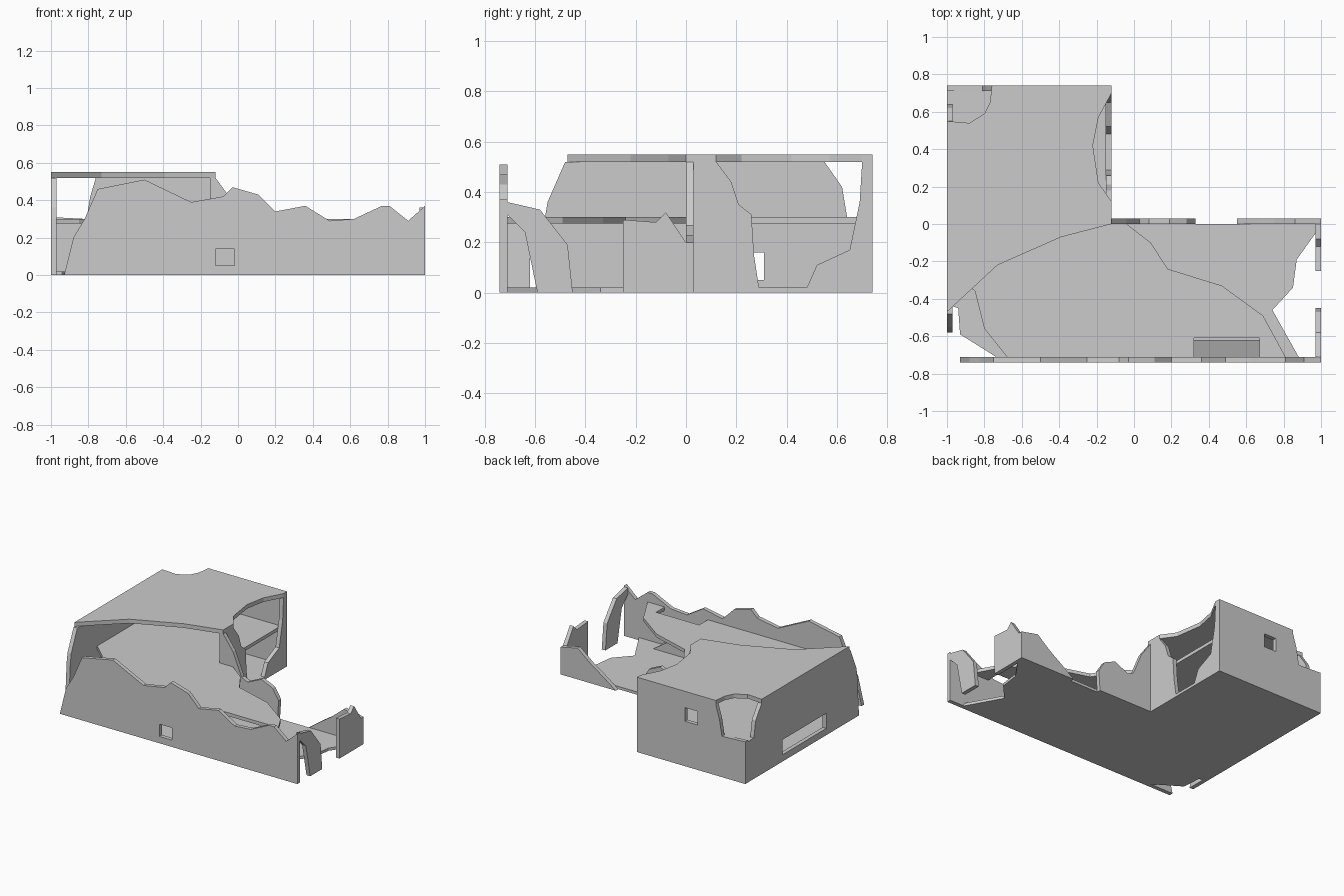
import bpy, bmesh
from mathutils import Vector
from mathutils.geometry import tessellate_polygon

T = 0.03  # wall and slab thickness


def rect(a0, b0, a1, b1):
    return [(a0, b0), (a1, b0), (a1, b1), (a0, b1)]


def panel(name, axis, lo, hi, outline, holes=()):
    """Flat slab: an outline (with holes) extruded along one axis."""
    def place(p, d):
        a, b = p
        return {'x': (d, a, b), 'y': (a, d, b), 'z': (a, b, d)}[axis]

    loops = [outline, *holes]
    flat = [p for loop in loops for p in loop]
    tris = tessellate_polygon([[Vector((a, b, 0)) for a, b in l] for l in loops])
    bm = bmesh.new()
    near = [bm.verts.new(place(p, lo)) for p in flat]
    far = [bm.verts.new(place(p, hi)) for p in flat]
    for t in tris:
        bm.faces.new([near[i] for i in t])
        bm.faces.new([far[i] for i in reversed(t)])
    start = 0
    for loop in loops:
        n = len(loop)
        for i in range(n):
            j, k = start + i, start + (i + 1) % n
            bm.faces.new((near[j], near[k], far[k], far[j]))
        start += n
    bmesh.ops.dissolve_limit(bm, angle_limit=0.01, verts=bm.verts[:], edges=bm.edges[:])
    bmesh.ops.recalc_face_normals(bm, faces=bm.faces[:])
    me = bpy.data.meshes.new(name)
    bm.to_mesh(me)
    bm.free()
    ob = bpy.data.objects.new(name, me)
    bpy.context.collection.objects.link(ob)
    return ob


# Front wall with jagged top and small window
panel("front_wall", 'y', -0.74, -0.71,
      [(-0.93, 0), (1, 0), (1, 0.37), (0.91, 0.29), (0.81, 0.37), (0.77, 0.37),
       (0.62, 0.30), (0.49, 0.29), (0.36, 0.37), (0.20, 0.34), (0.11, 0.43),
       (-0.03, 0.47), (-0.08, 0.42), (-0.25, 0.39), (-0.50, 0.51),
       (-0.75, 0.46), (-0.82, 0.30), (-0.88, 0.20)],
      [rect(-0.12, 0.05, -0.02, 0.14)])

# Back wall with broken corner and window
panel("back_wall", 'y', 0.71, 0.74,
      [(-1, 0), (-0.12, 0), (-0.12, 0.52), (-0.76, 0.52), (-0.79, 0.42),
       (-0.81, 0.30), (-1, 0.31)],
      [rect(-0.61, 0.33, -0.51, 0.43)])

# Left wall with long slot window
panel("left_wall", 'x', -1, -1 + T,
      [(-0.58, 0), (0.71, 0), (0.71, 0.30), (0.64, 0.30), (0.62, 0.42),
       (0.55, 0.52), (-0.48, 0.52), (-0.55, 0.36), (-0.56, 0.30)],
      [rect(-0.20, 0.05, 0.31, 0.16)])

# Courtyard wall of the tall wing, blown open in the middle
panel("courtyard_wall", 'x', -0.15, -0.12,
      [(0, 0), (0.71, 0), (0.71, 0.52), (0.70, 0.52), (0.69, 0.36), (0.65, 0.17),
       (0.52, 0.11), (0.48, 0.02), (0.29, 0.02), (0.27, 0.15), (0.26, 0.31),
       (0.21, 0.35), (0.18, 0.44), (0.12, 0.52), (0, 0.52)])

# Courtyard wall of the low wing, in two pieces
panel("low_wing_wall_inner", 'y', 0, T,
      [(-0.12, 0), (0.32, 0), (0.33, 0.15), (0.28, 0.23), (0.19, 0.27),
       (0.08, 0.22), (0.03, 0.24), (-0.04, 0.41), (-0.12, 0.52)])
panel("low_wing_wall_outer", 'y', 0, T,
      [(0.55, 0), (1, 0), (1, 0.20), (0.86, 0.23), (0.75, 0.14), (0.66, 0.08)])

# Right end wall remnants
panel("right_wall_stub", 'x', 1 - T, 1,
      [(-0.25, 0), (0, 0), (0, 0.20), (-0.08, 0.32), (-0.12, 0.28), (-0.25, 0.29)])
panel("right_wall_arch", 'x', 1 - T, 1,
      [(-0.59, 0), (-0.45, 0), (-0.47, 0.19), (-0.58, 0.33), (-0.71, 0.36),
       (-0.71, 0.31), (-0.64, 0.24)])

# Ground slab with broken ends
panel("ground_slab", 'z', 0, 0.02,
      [(-0.97, 0.71), (-0.97, -0.44), (-0.94, -0.45), (-0.93, -0.59), (-0.77, -0.69),
       (-0.74, -0.71), (0.88, -0.71), (0.74, -0.46), (0.85, -0.34), (0.87, -0.19),
       (0.97, -0.05), (0.97, 0), (-0.15, 0), (-0.15, 0.71)])

# Upper floor with stair opening against the front wall
panel("upper_floor", 'z', 0.275, 0.30,
      [(-0.97, 0.71), (-0.97, -0.25), (-0.85, -0.36), (-0.80, -0.56), (-0.68, -0.71),
       (0.32, -0.71), (0.32, -0.61), (0.67, -0.61), (0.67, -0.71), (0.81, -0.71),
       (0.69, -0.49), (0.47, -0.33), (0.18, -0.24), (0.09, -0.10), (-0.04, 0),
       (-0.15, 0), (-0.15, 0.71)])

# Ramp up to the stair opening
panel("ramp", 'y', -0.71, -0.62,
      [(0.29, 0.02), (0.70, 0.02), (0.32, 0.275), (0.29, 0.275)])

# Roof with broken front edge, corner and courtyard side
panel("roof", 'z', 0.52, 0.55,
      [(-1, -0.47), (-0.73, -0.22), (-0.39, -0.07), (-0.12, 0), (-0.12, 0.12),
       (-0.19, 0.22), (-0.22, 0.42), (-0.19, 0.57), (-0.12, 0.70), (-0.12, 0.74),
       (-0.76, 0.74), (-0.77, 0.65), (-0.80, 0.59), (-0.88, 0.54), (-1, 0.55)])
